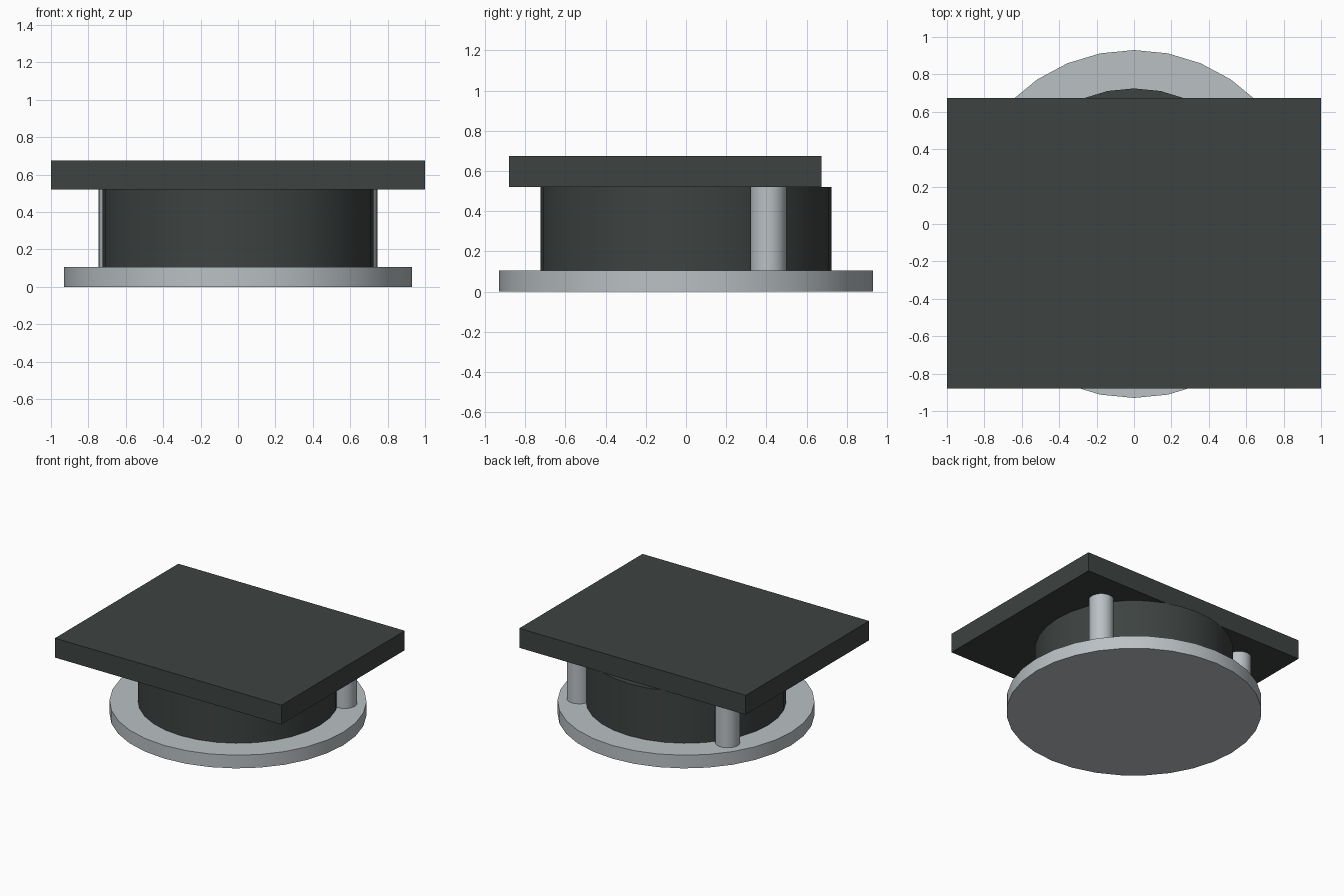
import bpy
import math

old = bpy.data.objects.get("Cube")
if old:
    bpy.data.objects.remove(old, do_unlink=True)


def make_material(name, rgb):
    mat = bpy.data.materials.new(name)
    mat.use_nodes = True
    mat.diffuse_color = (*rgb, 1)
    mat.node_tree.nodes["Principled BSDF"].inputs["Base Color"].default_value = (*rgb, 1)
    return mat


dark = make_material("dark_slate", (0.047, 0.056, 0.054))
light = make_material("light_grey", (0.49, 0.53, 0.55))


def cylinder(name, radius, z0, z1, mat, x=0.0, y=0.0):
    bpy.ops.mesh.primitive_cylinder_add(vertices=32, radius=radius, depth=z1 - z0,
                                        location=(x, y, (z0 + z1) / 2))
    obj = bpy.context.object
    obj.name = name
    obj.data.materials.append(mat)
    bpy.ops.object.shade_smooth_by_angle(angle=math.radians(30))
    return obj


# Round base and drum
cylinder("base_disc", 0.93, 0.0, 0.105, light)
cylinder("drum", 0.725, 0.105, 0.52, dark)

# Two posts towards the back
for side, sign in (("left", 1), ("right", -1)):
    cylinder(f"{side}_post", 0.09, 0.105, 0.52, light, x=sign * 0.655, y=0.41)

# Rectangular top plate, set forward of the base
bpy.ops.mesh.primitive_cube_add(size=1, location=(0, -0.1025, 0.5975))
plate = bpy.context.object
plate.name = "top_plate"
plate.scale = (2.0, 1.555, 0.155)
bpy.ops.object.transform_apply(location=False, rotation=False, scale=True)
plate.data.materials.append(dark)
